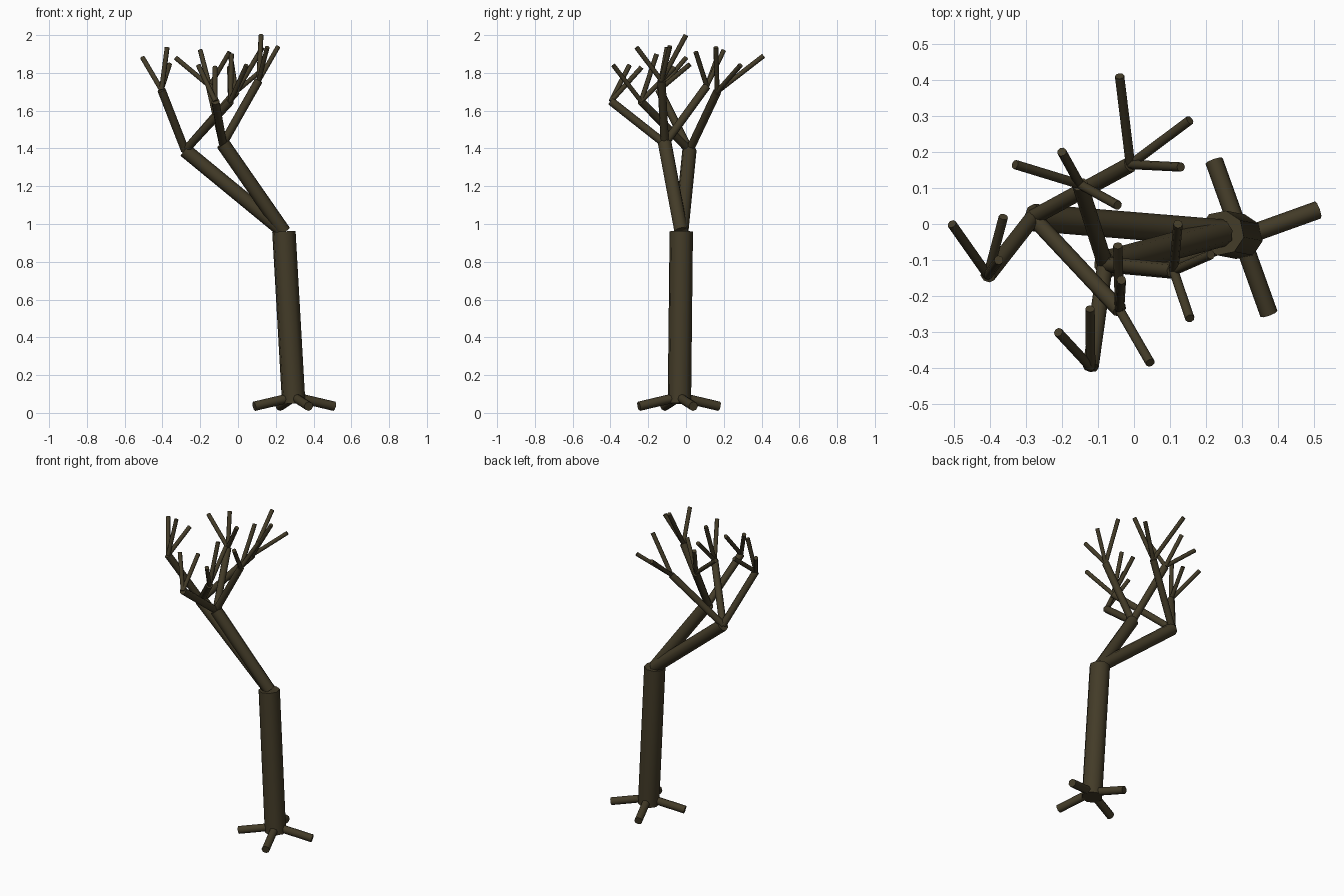
import bpy
from mathutils import Vector

cube = bpy.data.objects.get("Cube")
if cube:
    bpy.data.objects.remove(cube, do_unlink=True)

bark = bpy.data.materials.new("dark_bark")
bark.use_nodes = True
colour = (0.056, 0.044, 0.021, 1)
bark.diffuse_color = colour
bsdf = next(n for n in bark.node_tree.nodes if n.type == 'BSDF_PRINCIPLED')
bsdf.inputs["Base Color"].default_value = colour
bsdf.inputs["Roughness"].default_value = 0.9


def limb(name, start, end, radius):
    """A straight eight-sided limb with flat ends."""
    a, b = Vector(start), Vector(end)
    axis = b - a
    bpy.ops.mesh.primitive_cylinder_add(vertices=8, radius=radius, depth=axis.length,
                                        location=(a + b) / 2)
    ob = bpy.context.object
    ob.name = name
    ob.rotation_euler = axis.to_track_quat('Z', 'Y').to_euler()
    ob.data.materials.append(bark)
    bpy.ops.object.shade_smooth_by_angle(angle=0.9)
    return ob


# Trunk
base, crown = (0.295, -0.035, 0.05), (0.243, -0.025, 0.96)
limb("trunk", base, crown, 0.063)

# Four roots in a cross
direction = Vector((0.212, 0.076, 0))
root_top = Vector((0.298, -0.037, 0.085))
for i in range(4):
    limb(f"root_{i + 1}", root_top, root_top + direction + Vector((0, 0, -0.05)), 0.025)
    direction = Vector((-direction.y, direction.x, 0))

# Each bough holds branches, and each branch holds twig tips
boughs = {
    (-0.28, 0.018, 1.39): {
        (-0.405, -0.142, 1.71): [(-0.505, 0, 1.88), (-0.362, 0.02, 1.845), (-0.375, -0.1, 1.935)],
        (-0.01, 0.165, 1.7): [(-0.04, 0.41, 1.89), (0.155, 0.288, 1.84), (0.13, 0.158, 1.935)],
        (-0.04, -0.238, 1.65): [(0.045, -0.385, 1.84), (-0.045, -0.06, 1.83), (-0.035, -0.155, 1.9)],
    },
    (-0.08, -0.112, 1.425): {
        (0.11, -0.13, 1.76): [(0.122, 0, 2), (0.155, -0.262, 1.935), (0.213, -0.085, 1.94)],
        (-0.12, -0.397, 1.65): [(-0.21, -0.3, 1.84), (-0.122, -0.235, 1.83)],
        (-0.15, 0.11, 1.73): [(-0.33, 0.165, 1.88), (-0.2, 0.2, 1.92), (-0.045, 0.052, 1.91)],
    },
}
for i, (fork, branches) in enumerate(boughs.items(), 1):
    limb(f"bough_{i}", crown, fork, 0.038)
    for j, (tip, twigs) in enumerate(branches.items(), 1):
        limb(f"branch_{i}_{j}", fork, tip, 0.022)
        for k, end in enumerate(twigs, 1):
            limb(f"twig_{i}_{j}_{k}", tip, end, 0.013)
